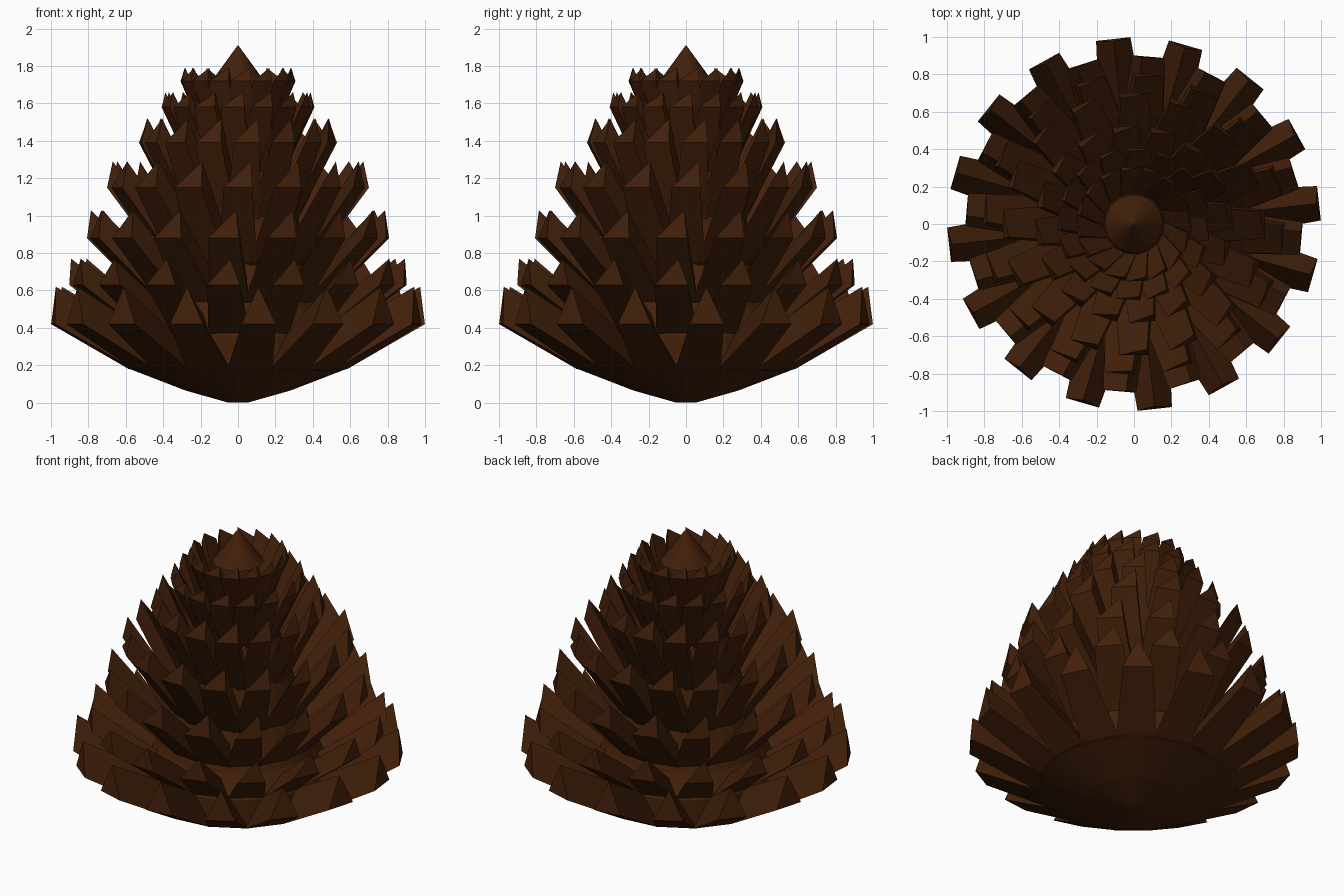
import bpy, math

if "Cube" in bpy.data.objects:
    bpy.data.objects.remove(bpy.data.objects["Cube"])

brown = bpy.data.materials.new("dark_brown")
brown.diffuse_color = (0.055, 0.0145, 0.003, 1)
brown.use_nodes = True
brown.node_tree.nodes["Principled BSDF"].inputs["Base Color"].default_value = brown.diffuse_color


def add_object(name, verts, faces):
    me = bpy.data.meshes.new(name)
    me.from_pydata(verts, [], faces)
    me.materials.append(brown)
    ob = bpy.data.objects.new(name, me)
    bpy.context.collection.objects.link(ob)
    return ob


def lathe(name, profile, n):
    """Revolve (r, z) points, bottom to top, with closed flat ends."""
    verts, faces = [], []
    for r, z in profile:
        for i in range(n):
            a = 2 * math.pi * i / n
            verts.append((r * math.cos(a), r * math.sin(a), z))
    for k in range(len(profile) - 1):
        for i in range(n):
            j = (i + 1) % n
            faces.append((k * n + i, k * n + j, (k + 1) * n + j, (k + 1) * n + i))
    faces.append(tuple(reversed(range(n))))
    top = (len(profile) - 1) * n
    faces.append(tuple(range(top, top + n)))
    return add_object(name, verts, faces)


def scale_tier(name, count, offset, R, zb, zt, lean, width, slope, skew):
    """Ring of ridged scales rising outward, widest where they merge."""
    verts, faces = [], []
    r_mid, r_in = 0.58 * R, 0.08
    z_mid = zb - (R - r_mid) * slope
    z_in = max(z_mid - (r_mid - r_in) * slope * 0.7, 0.03)
    thick = zt - zb
    stations = [(R, zb, width / 2, lean, thick),
                (r_mid, z_mid, width * 0.65, lean, thick),
                (r_in, z_in, width * 0.3, 0, thick)]
    for i in range(count):
        a = math.radians(offset) + 2 * math.pi * i / count
        c, s = math.cos(a), math.sin(a)
        b = len(verts)
        for r, z, h, ln, th in stations:
            for q, t, w in ((r, -h, z), (r, h, z), (r - ln, skew * h, z + th)):
                verts.append((q * c - t * s, q * s + t * c, w))
        faces += [(b, b + 1, b + 2), (b + 6, b + 8, b + 7)]
        for k in (b, b + 3):
            for u, v in ((0, 1), (1, 2), (2, 0)):
                faces.append((k + u, k + u + 3, k + v + 3, k + v))
    return add_object(name, verts, faces)


# Rounded underside and tapering core
lathe("core", [(0.05, 0.0), (0.28, 0.065), (0.565, 0.175), (0.565, 0.36), (0.48, 0.5),
               (0.36, 0.85), (0.26, 1.2), (0.15, 1.5), (0.12, 1.71)], 32)

# Pointed tip
lathe("top_tip", [(0.155, 1.70), (0.002, 1.91)], 24)

# Scale tiers: count, offset, radius, base z, tip z, lean, width, slope, skew
tiers = [
    (16, 6.4, 0.995, 0.42, 0.62, 0.015, 0.185, 0.57, 0.0),
    (16, -4.9, 0.898, 0.63, 0.77, 0.005, 0.175, 0.75, 0.4),
    (16, -5.5, 0.803, 0.88, 1.03, 0.02, 0.165, 1.0, 0.8),
    (16, 0.0, 0.70, 1.15, 1.29, 0.03, 0.155, 1.35, 0.9),
    (16, 5.0, 0.525, 1.39, 1.52, 0.035, 0.14, 1.9, 0.9),
    (16, -4.0, 0.405, 1.58, 1.66, 0.02, 0.125, 2.1, 0.9),
    (16, 3.0, 0.305, 1.72, 1.79, 0.02, 0.11, 2.3, 0.9),
]
for k, t in enumerate(tiers):
    scale_tier("scale_tier_%d" % (k + 1), *t)
